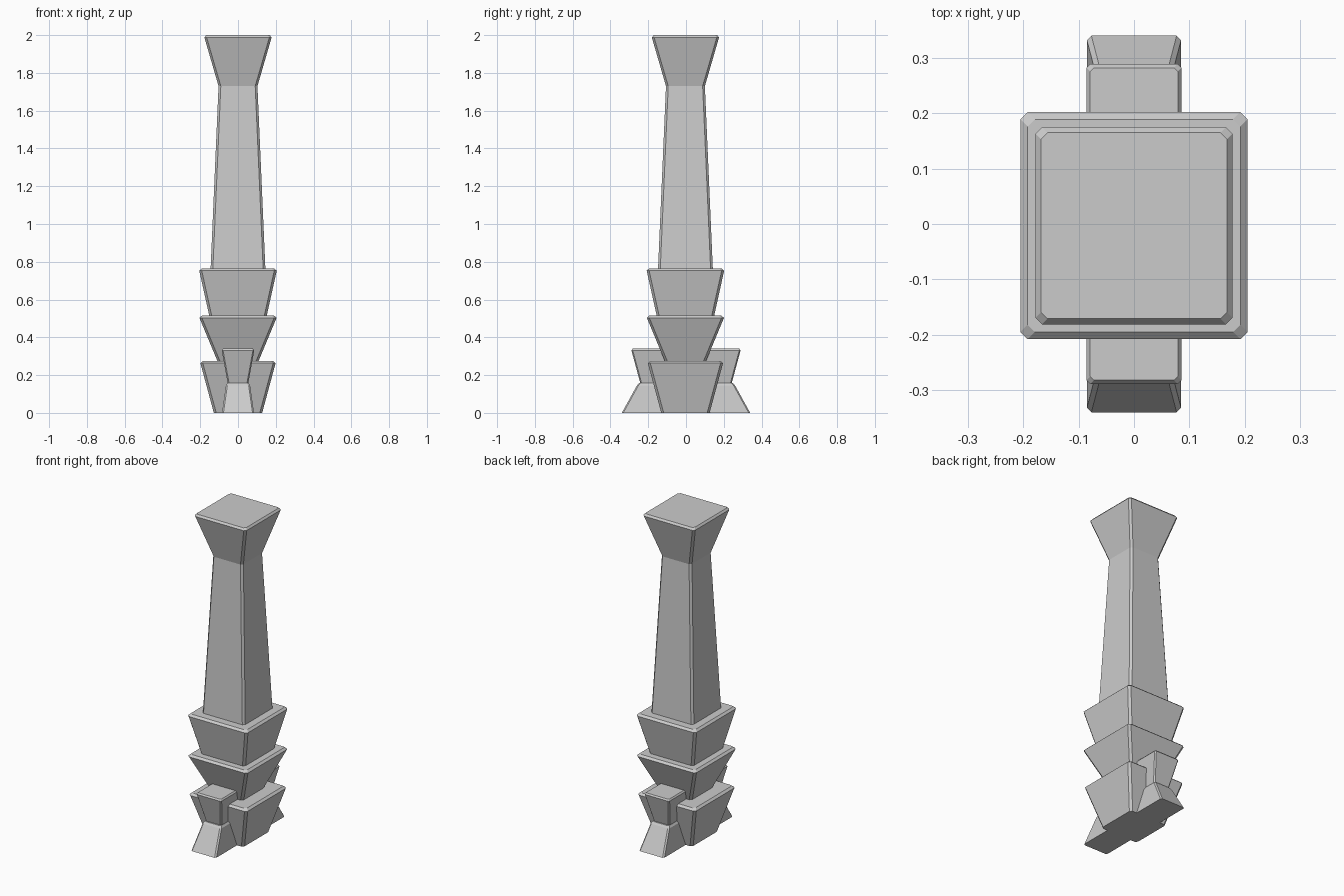
import bpy, bmesh

if "Cube" in bpy.data.objects:
    bpy.data.objects.remove(bpy.data.objects["Cube"])


def loft(name, rings, chamfer, cy=0.0):
    """Stack of chamfered rectangles; each ring is (half_x, half_y, z)."""
    bm = bmesh.new()
    loops = []
    c = chamfer
    for hx, hy, z in rings:
        pts = [(hx, -hy + c), (hx, hy - c), (hx - c, hy), (-hx + c, hy),
               (-hx, hy - c), (-hx, -hy + c), (-hx + c, -hy), (hx - c, -hy)]
        loops.append([bm.verts.new((x, y + cy, z)) for x, y in pts])
    for a, b in zip(loops, loops[1:]):
        for i in range(8):
            j = (i + 1) % 8
            bm.faces.new((a[i], a[j], b[j], b[i]))
    bm.faces.new(loops[-1])
    bm.faces.new(loops[0][::-1])
    bmesh.ops.recalc_face_normals(bm, faces=bm.faces)
    me = bpy.data.meshes.new(name)
    bm.to_mesh(me)
    bm.free()
    ob = bpy.data.objects.new(name, me)
    bpy.context.collection.objects.link(ob)
    return ob


CY = -0.003

# Tapered shaft with flared cap
loft("shaft", [(0.146, 0.146, 0.74), (0.103, 0.103, 1.73),
               (0.178, 0.178, 1.988), (0.168, 0.168, 2.0)], 0.012, CY)

# Three stacked flaring tiers: bottom half width, top half width, bottom z, top z
tiers = [(0.128, 0.199, 0.0, 0.275),
         (0.105, 0.204, 0.265, 0.515),
         (0.150, 0.205, 0.505, 0.765)]
for i, (b, t, z0, z1) in enumerate(tiers):
    loft(f"tier_{i + 1}", [(b, b, z0), (t, t, z1 - 0.012),
                           (t - 0.013, t - 0.013, z1)], 0.013, CY)

# Splayed foot bar running front to back
loft("foot_bar", [(0.085, 0.34, 0.0), (0.064, 0.26, 0.145),
                  (0.056, 0.25, 0.157)], 0.008)

# Flared block on top of the foot bar
loft("upper_bar", [(0.053, 0.24, 0.15), (0.086, 0.289, 0.331),
                   (0.079, 0.282, 0.34)], 0.007)
